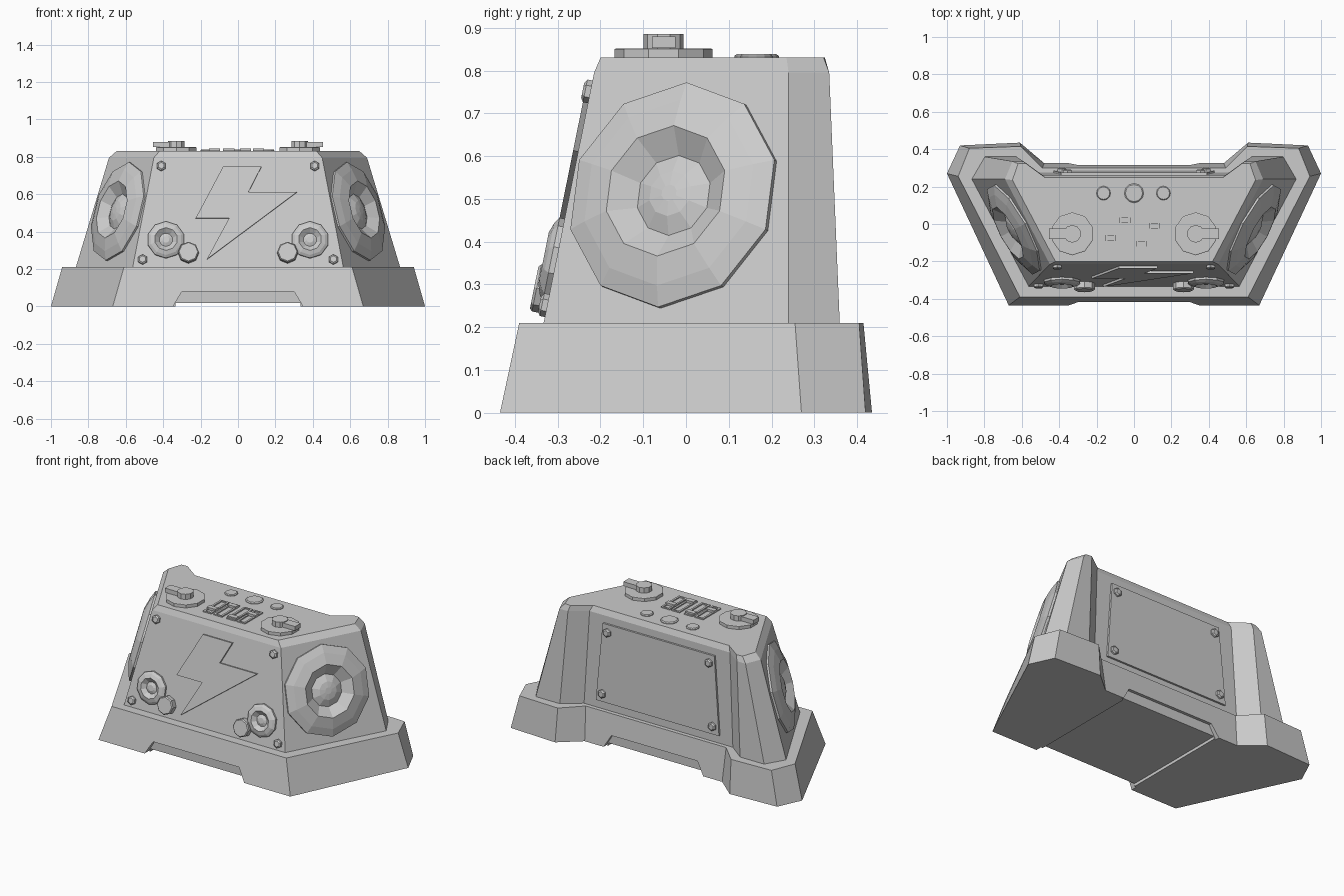
import bpy, bmesh, math
from mathutils import Matrix, Vector

if "Cube" in bpy.data.objects:
    bpy.data.objects.remove(bpy.data.objects["Cube"])


def make(name, bm, matrix=None):
    bmesh.ops.recalc_face_normals(bm, faces=bm.faces)
    me = bpy.data.meshes.new(name)
    bm.to_mesh(me)
    bm.free()
    ob = bpy.data.objects.new(name, me)
    bpy.context.collection.objects.link(ob)
    if matrix is not None:
        ob.matrix_world = matrix
    return ob


def loft(name, rings, matrix=None):
    """Solid through matching rings of 3D points."""
    bm = bmesh.new()
    rows = [[bm.verts.new(p) for p in ring] for ring in rings]
    n = len(rows[0])
    for a, b in zip(rows, rows[1:]):
        for i in range(n):
            j = (i + 1) % n
            bm.faces.new((a[i], a[j], b[j], b[i]))
    bm.faces.new(rows[0][::-1])
    bm.faces.new(rows[-1])
    return make(name, bm, matrix)


def ring(half, z):
    """Mirror a half outline in x and lift it to z."""
    return [(x, y, z) for x, y in half] + [(-x, y, z) for x, y in reversed(half)]


def lathe(name, profile, sides, matrix):
    """Turn (radius, height) points about local z; last point may be a flat cap."""
    rings = []
    for r, h in profile:
        rings.append([(-r * math.sin(t), r * math.cos(t), h)
                      for t in (2 * math.pi * i / sides for i in range(sides))])
    return loft(name, rings, matrix)


def frame(origin, normal):
    """Local z along the normal, local y uphill in the surface."""
    n = Vector(normal).normalized()
    up = Vector((0, 0, 1)) if abs(n.z) < 0.9 else Vector((0, 1, 0))
    y = (up - n * up.dot(n)).normalized()
    x = y.cross(n)
    m = Matrix((x, y, n)).transposed().to_4x4()
    m.translation = origin
    return m


def box(name, x, y, z):
    q = [(x[0], y[0]), (x[1], y[0]), (x[1], y[1]), (x[0], y[1])]
    return loft(name, [[(a, b, h) for a, b in q] for h in z])


def cut(ob, cutter):
    cutter.hide_render = True
    mod = ob.modifiers.new("cut", 'BOOLEAN')
    mod.operation, mod.solver, mod.object = 'DIFFERENCE', 'EXACT', cutter
    bpy.context.view_layer.objects.active = ob
    bpy.ops.object.modifier_apply(modifier=mod.name)
    bpy.data.objects.remove(cutter)


# Plinth with an underside channel and shallow trapezoid recesses front and back
base = loft("base", [
    ring([(.67, -.435), (1.0, .27), (.93, .42), (.61, .435), (.48, .325)], 0),
    ring([(.61, -.39), (.94, .255), (.88, .405), (.605, .415), (.49, .30)], .21)])
cut(base, box("channel_cutter", (-.335, .335), (-.6, .6), (-.1, .018)))
trap = [(-.36, -.02), (.36, -.02), (.30, .08), (-.30, .08)]
for y0, y1 in ((-.6, -.395), (.297, .6)):
    cut(base, loft("recess_cutter", [[(x, y, z) for x, z in trap] for y in (y0, y1)]))

# Tapered body with chamfered top rim
loft("body", [
    ring([(.565, -.335), (.87, .24), (.80, .36), (.63, .36), (.52, .275)], .20),
    ring([(.45, -.215), (.69, .24), (.65, .335), (.59, .335), (.49, .262)], .795),
    ring([(.42, -.20), (.65, .235), (.62, .322), (.58, .325), (.475, .248)], .83)])


# Helpers for points on the sloping front and back faces
def front_pt(x, z):
    return Vector((x, -.335 + (z - .20) * .2017, z))


def back_pt(x, z):
    return Vector((x, .275 - (z - .20) * .0218, z))


FRONT, BACK = (0, -1, .2017), (0, 1, .0218)
screw = [(.027, -.01), (.027, .012), (.018, .018)]

for s, side in ((1, "right"), (-1, "left")):
    # Large side speaker
    lathe("side_speaker_" + side,
          [(.272, -.02), (.272, .010), (.225, .028), (.158, .045),
           (.097, .003), (.055, .022), (.02, .027)],
          10, frame((s * .637, -.0275, .507), (s * .85, -.454, .26)))
    # Small front speaker and knob
    lathe("front_speaker_" + side,
          [(.10, -.01), (.10, .012), (.085, .022), (.062, .03),
           (.036, .008), (.018, .016)],
          10, frame(front_pt(s * .385, .355), FRONT))
    lathe("front_knob_" + side, [(.056, -.01), (.056, .032), (.05, .038)],
          8, frame(front_pt(s * .265, .285), FRONT))
    # Screws
    for x, z in ((.41, .75), (.51, .25)):
        lathe("front_screw_" + side, screw, 6, frame(front_pt(s * x, z), FRONT))
    for x, z in ((.355, .70), (.385, .31)):
        lathe("back_screw_" + side, [(r, h + .01) for r, h in screw],
              6, frame(back_pt(s * x, z), BACK))
    # Turntable dial with outward lever
    at = Matrix.Translation((s * .33, -.0525, .83))
    lathe("dial_" + side, [(.115, -.01), (.115, .02), (.11, .022)], 10, at)
    lathe("dial_hub_" + side, [(.047, .02), (.047, .055)], 10, at)
    box("dial_lever_" + side, sorted((s * .34, s * .455)), (-.08, -.025), (.853, .88))

# Raised zigzag bolt on the front
bolt = [(-.08, .745), (.125, .745), (.056, .611), (.317, .611),
        (-.167, .25), (-.047, .471), (-.226, .471)]
off = Vector(FRONT).normalized()
loft("front_bolt", [[front_pt(x, z) + off * h for x, z in bolt] for h in (-.01, .012)])

# Rear access panel
panel = [(-.39, .75), (.39, .75), (.43, .26), (-.43, .26)]
loft("back_panel", [[back_pt(x, z) + Vector((0, h, 0)) for x, z in panel]
                    for h in (-.01, .012)])

# Top buttons
for x, r in ((-.163, .038), (0, .052), (.157, .038)):
    lathe("button", [(r, -.01), (r, .004), (r * .88, .009)], 12,
          Matrix.Translation((x, .165, .83)))

# Top slider tracks with handles
for x, y in ((-.125, -.075), (-.05, .02), (.04, -.105), (.11, -.01)):
    for dx in (-.024, .024):
        box("slider_rail", (x + dx - .006, x + dx + .006), (-.13, .05), (.82, .837))
    for ye in (-.13, .04):
        box("slider_end", (x - .03, x + .03), (ye, ye + .01), (.82, .837))
    box("slider_handle", (x - .03, x + .03), (y - .015, y + .015), (.82, .845))
